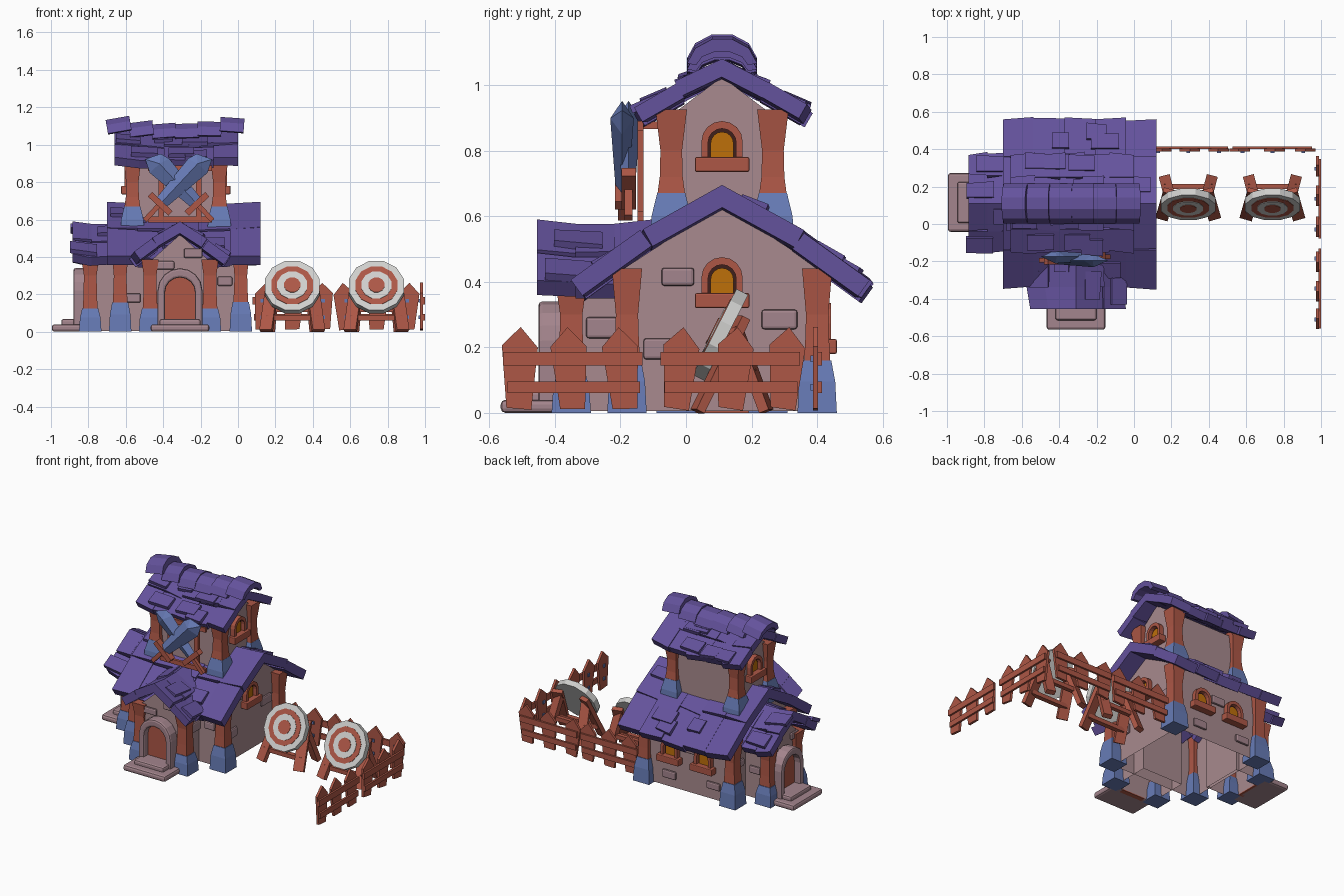
import bpy, bmesh, math, random
from mathutils import Matrix, Vector

if "Cube" in bpy.data.objects:
    bpy.data.objects.remove(bpy.data.objects["Cube"])

random.seed(4)
rnd = random.uniform


def material(name, rgb):
    m = bpy.data.materials.new(name)
    lin = [((c / 255 + 0.055) / 1.055) ** 2.4 for c in rgb]
    m.diffuse_color = (*lin, 1)
    m.use_nodes = True
    m.node_tree.nodes["Principled BSDF"].inputs["Base Color"].default_value = m.diffuse_color
    return m


PURPLE = material("purple_roof", (100, 82, 156))
WOOD = material("red_wood", (173, 87, 70))
WALL = material("plaster", (168, 138, 142))
STONE = material("stone", (164, 133, 141))
BLUE = material("blue_metal", (103, 123, 182))
WHITE = material("off_white", (208, 208, 206))
GLASS = material("amber_glass", (190, 112, 10))
DARK = material("dark_wood", (62, 32, 28))


def mesh(name, verts, faces, mat, M=Matrix(), bevel=0):
    me = bpy.data.meshes.new(name)
    me.from_pydata([tuple(M @ Vector(v)) for v in verts], [], faces)
    bm = bmesh.new()
    bm.from_mesh(me)
    bmesh.ops.recalc_face_normals(bm, faces=bm.faces)
    bm.to_mesh(me)
    bm.free()
    me.materials.append(mat)
    ob = bpy.data.objects.new(name, me)
    bpy.context.collection.objects.link(ob)
    if bevel:
        b = ob.modifiers.new("bevel", 'BEVEL')
        b.width, b.segments = bevel, 2
    return ob


def at(x, y, z, deg=0):
    """Frame on a wall: u right, v up, w outward. 0 front, 90 right, 180 back, -90 left."""
    return Matrix.Translation((x, y, z)) @ Matrix.Rotation(math.radians(deg), 4, 'Z')


def prism(name, pts, w0, w1, mat, M=Matrix(), bevel=0, open_bottom=False):
    n = len(pts)
    verts = [(u, -w, v) for w in (w0, w1) for u, v in pts]
    faces = [list(range(n)), list(range(n, 2 * n))]
    faces += [[i, (i + 1) % n, (i + 1) % n + n, i + n] for i in range(n - open_bottom)]
    return mesh(name, verts, faces, mat, M, bevel)


def rect(u0, u1, v0, v1):
    return [(u0, v0), (u1, v0), (u1, v1), (u0, v1)]


def arch(hw, top, base=0, n=8):
    arc = [(hw * math.cos(math.pi * i / n), top - hw + hw * math.sin(math.pi * i / n)) for i in range(n + 1)]
    return [(hw, base)] + arc + [(-hw, base)]


def bar(name, p, q, hw, hd, mat):
    p, q = Vector(p), Vector(q)
    M = Matrix.Translation(p) @ (q - p).to_track_quat('Z', 'Y').to_matrix().to_4x4()
    return prism(name, rect(-hw, hw, 0, (q - p).length), -hd, hd, mat, M)


def stack(name, x, y, rings, mat):
    """Square post from (height, half width) rings."""
    verts = [(x + a * h, y + b * h, z) for z, h in rings for a, b in ((-1, -1), (1, -1), (1, 1), (-1, 1))]
    faces = [[0, 1, 2, 3], list(range(len(verts) - 4, len(verts)))]
    for r in range(len(rings) - 1):
        faces += [[4 * r + i, 4 * r + (i + 1) % 4, 4 * r + 4 + (i + 1) % 4, 4 * r + 4 + i] for i in range(4)]
    return mesh(name, verts, faces, mat)


def roof(name, M, profile, a0, a1, n, t, shingles, sag=0.015):
    """Gable roof of uneven planks; profile runs from ridge to eave as (distance, height)."""
    verts, faces = [], []
    mid, half = (a0 + a1) / 2, (a1 - a0) / 2

    def plank(side, d0, z0, d1, z1, s0, s1, t, skew=0):
        L = math.hypot(d1 - d0, z1 - z0)
        nx, nz = (z0 - z1) / L, (d1 - d0) / L
        k = len(verts)
        for off in (0, t):
            for d, z, s in ((d0, z0, s0), (d1 + skew, z1 - skew * .6, s0), (d1 - skew, z1 + skew * .6, s1), (d0, z0, s1)):
                zz = z - off * nz + sag * (((s - mid) / half) ** 2 - 1)
                verts.append((side * (d - off * nx), s, zz))
        faces.extend([[k + i for i in f] for f in ((0, 1, 2, 3), (4, 5, 6, 7), (0, 1, 5, 4),
                                                   (1, 2, 6, 5), (2, 3, 7, 6), (3, 0, 4, 7))])
    rows = list(zip(profile, profile[1:]))
    for side in (-1, 1):
        for j, ((d0, z0), (d1, z1)) in enumerate(rows):
            for i in range(n):
                s0, s1 = (a0 + (a1 - a0) * (i + e) / n for e in (0, 1))
                k, lift = 1 + rnd(-.05, .05), rnd(-.006, .006) - .006 * j
                plank(side, d0, z0 + lift * (j > 0), d0 + (d1 - d0) * k, z0 + (z1 - z0) * k + lift,
                      s0, s1, t, rnd(-.01, .01))
        for i in range(shingles):
            (d0, z0), (d1, z1) = rows[i % len(rows)]
            s, f = rnd(a0, a1 - .13), rnd(.2, .5)
            g = f + .1 / (d1 - d0) * .8
            plank(side, d0 + (d1 - d0) * f, z0 + (z1 - z0) * f + .008, d0 + (d1 - d0) * g,
                  z0 + (z1 - z0) * g + .02, s, s + rnd(.09, .15), .025, rnd(-.006, .006))
    return mesh(name, verts, faces, PURPLE, M)


# Plaster bodies, open underneath
def body(name, M, hw, base, eave, peak, w0, w1):
    prism(name, [(-hw, base), (-hw, eave), (0, peak), (hw, eave), (hw, base)], w0, w1, WALL, M, open_bottom=True)


X_AXIS, FRONT = at(0, .11, 0, 90), at(-.31, 0, 0)
body("main_walls", X_AXIS, .30, 0.005, .44, .635, -.62, 0)
body("left_wing_walls", X_AXIS, .14, 0.005, .395, .52, -.80, -.6)
body("front_wing_walls", FRONT, .15, 0.005, .385, .52, .1, .37)
body("tower_walls", X_AXIS, .165, .5, .90, 1.025, -.575, -.09)

# Roofs
roof("main_roof", X_AXIS, [(0, .695), (.25, .56), (.447, .418)], -.12, .70, 5, .06, 7)
roof("left_wing_roof", X_AXIS, [(0, .59), (.15, .50), (.265, .42)], .58, .885, 3, .055, 2)
roof("front_wing_roof", FRONT, [(0, .59), (.15, .50), (.26, .42)], -.455, -.1, 3, .055, 2)
roof("tower_roof", X_AXIS, [(0, 1.08), (.14, 1.01), (.262, .94)], 0, .66, 5, .05, 6)

# Curved ridge tiles on the tower, sagging in the middle
ang = [math.radians(8 + 164 * j / 5) for j in range(6)]
ring = [(.108 * math.cos(a), .09 * math.sin(a)) for a in ang]
ring += [(.08 * math.cos(a), .05 * math.sin(a)) for a in reversed(ang)]
for i in range(6):
    f = (i - 2.5) / 2.5
    M = at(-.632 + i * .119, .11, 1.025 + .033 * f * f, 90) @ Matrix.Rotation(math.radians(7 * f - 3), 4, 'X')
    prism("ridge_tile", ring, -.062, .066, PURPLE, M)

# Flared corner posts with blue footings
for x, y, top, foot in ((.015, -.18, .44, .16), (.015, .40, .44, .16), (-.63, -.18, .44, .155), (-.63, .40, .44, .16),
                        (-.79, -.03, .385, .125), (-.79, .25, .385, .125),
                        (-.47, -.35, .385, .125), (-.15, -.35, .385, .125)):
    stack("post_footing", x, y, [(0, .06), (foot * .6, .055), (foot, .043)], BLUE)
    stack("post", x, y, [(foot - .01, .04), (foot + .07, .036), (.30, .034), (top, .046)], WOOD)
for x in (-.565, -.10):
    for y in (-.045, .265):
        stack("tower_footing", x, y, [(.53, .064), (.60, .06), (.67, .043)], BLUE)
        stack("tower_post", x, y, [(.66, .043), (.72, .035), (.80, .033), (.925, .048)], WOOD)


# Arched windows
def window(M):
    prism("window_sill", rect(-.083, .083, 0, .045), .001, .05, WOOD, M, .005)
    prism("window_frame", arch(.063, .155, .04) + arch(.043, .132, .04)[::-1], .001, .032, WOOD, M)
    prism("window_recess", arch(.044, .133, .04), .001, .006, DARK, M)
    prism("window_glass", arch(.035, .122, .04), .002, .012, GLASS, M)


for spot in ((0, .11, .32, 90), (-.09, .11, .735, 90), (-.575, .11, .735, -90),
             (-.18, .41, .18, 180), (-.43, .41, .18, 180)):
    window(at(*spot))

# Doors with stone surround and steps
for M in (at(-.31, -.37, 0), at(-.80, .115, 0, -90)):
    prism("door_surround", arch(.12, .34) + arch(.08, .29)[::-1], .002, .08, STONE, M, .012)
    prism("door", arch(.085, .295), .002, .035, WOOD, M)
    prism("lower_step", rect(-.157, .157, 0, .04), .002, .195, STONE, M, .014)
    prism("upper_step", rect(-.11, .11, .03, .068), .002, .145, STONE, M, .012)

# Loose wall stones
for x, y, z, deg, w, h in ((0, -.025, .415, 90, .1, .055), (0, .285, .285, 90, .11, .06),
                           (-.16, -.25, .26, 90, .11, .065), (0, -.08, .195, 90, .1, .065),
                           (-.24, -.37, .42, 0, .1, .05), (-.39, -.37, .355, 0, .1, .045),
                           (-.56, -.19, .18, 0, .08, .05), (-.07, -.19, .27, 0, .08, .05),
                           (-.17, .41, .09, 180, .1, .055), (-.31, .41, .3, 180, .1, .055),
                           (-.5, .41, .1, 180, .1, .05), (-.62, .33, .25, -90, .09, .05),
                           (-.7, .25, .2, 180, .08, .05), (-.80, .0, .37, -90, .08, .045)):
    prism("wall_stone", rect(-w / 2, w / 2, -h / 2, h / 2), .001, .02, STONE, at(x, y, z, deg), .009)


# Crossed broad swords on a wooden frame
def sword(x, z, y, side):
    M = Matrix.Translation((x, y, z)) @ Matrix.Rotation(math.radians(43 * side), 4, 'Y')
    outline = [(0, -.02), (.036, 0), (.072, .285), (.04, .355), (-.04, .32), (-.056, .27), (-.036, 0)]
    outline = [(u * side, v) for u, v in outline]
    n = len(outline)
    verts = [(u, 0, v) for u, v in outline] + [(0, s * d, v) for s in (-1, 1) for d, v in ((.02, .0), (.036, .285))]
    faces = []
    for a in (n, n + 2):
        faces += [[0, 1, a], [1, 2, a + 1, a], [2, 3, a + 1], [3, 4, a + 1], [4, 5, a + 1], [5, 6, a, a + 1], [6, 0, a]]
    mesh("sword_blade", verts, faces, BLUE, M)
    prism("sword_guard", rect(-.075, .075, -.025, .008), -.022, .022, WOOD, M)
    prism("sword_grip", rect(-.013, .013, -.13, -.02), -.012, .012, WOOD, M)


sword(-.41, .69, -.195, 1)
sword(-.225, .69, -.175, -1)
for v in (.585, .86):
    prism("emblem_rail", rect(-.17, .17, v, v + .03), .13, .148, WOOD, FRONT)
for u in (-.10, .10):
    prism("emblem_upright", rect(u - .015, u + .015, .585, .89), .13, .148, WOOD, FRONT)
    prism("emblem_bracket", rect(u - .012, u + .012, .865, .888), .03, .14, WOOD, FRONT)

# Archery targets on stands
for cx in (.29, .74):
    M = Matrix.Translation((cx, .105, .238)) @ Matrix.Rotation(math.radians(-27), 4, 'X')
    for name, r, w0, w1, mat in (("target_disc", .152, -.02, .02, WHITE), ("target_outer_ring", .116, .018, .023, WOOD),
                                 ("target_inner_white", .083, .02, .026, WHITE), ("target_bullseye", .045, .022, .029, WOOD)):
        prism(name, [(r * math.cos(math.tau * (i + .5) / 12), r * math.sin(math.tau * (i + .5) / 12))
                     for i in range(12)], w0, w1, mat, M)
    for s in (-1, 1):
        bar("stand_front_leg", (cx + s * .14, .035, .005), (cx + s * .1, .175, .29), .034, .014, WOOD)
        bar("stand_back_leg", (cx + s * .125, .245, .005), (cx + s * .1, .15, .26), .03, .016, WOOD)
    bar("stand_crossbar", (cx - .14, .075, .075), (cx + .14, .075, .075), .016, .014, WOOD)
    bar("stand_rear_bar", (cx - .13, .2, .12), (cx + .13, .2, .12), .014, .014, WOOD)


# Picket fence panels
def fence(M):
    for u in (-.165, 0, .16):
        tilt = Matrix.Rotation(rnd(-.09, .09), 4, 'Y')
        prism("fence_picket", [(-.038, .015), (.038, .01), (.054, .2), (0, .262), (-.056, .205)],
              -.008, .008, WOOD, M @ Matrix.Translation((u, 0, 0)) @ tilt)
        for v in (.078, .165):
            prism("fence_bolt", rect(u - .01, u + .01, v - .01, v + .01), -.015, -.005, BLUE, M)
    prism("fence_rail", rect(-.213, .213, .145, .186), .006, .02, WOOD, M)
    prism("fence_rail", rect(-.2, .205, .06, .096), .006, .02, WOOD, M)


for spot in ((.98, -.345, 0, 90), (.98, .135, 0, 90), (.29, .395, 0, 180), (.74, .395, 0, 180)):
    fence(at(*spot))
